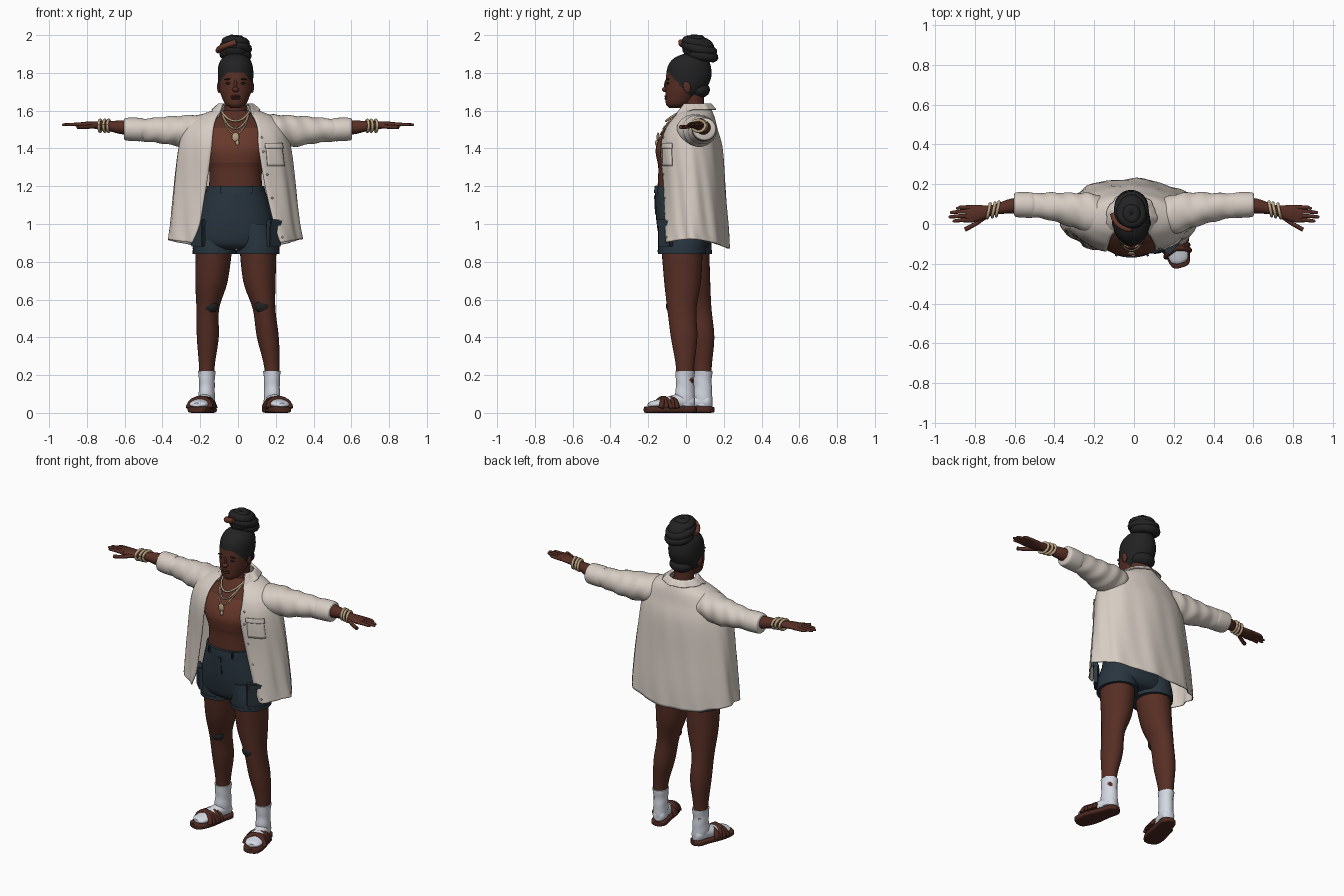
import bpy, bmesh, math
from math import sin, cos, pi, asin
from mathutils import Vector, Matrix, Euler

cube = bpy.data.objects.get("Cube")
if cube:
    bpy.data.objects.remove(cube, do_unlink=True)


def material(name, *rgb):
    m = bpy.data.materials.new(name)
    m.use_nodes = True
    m.diffuse_color = (*rgb, 1)
    m.node_tree.nodes["Principled BSDF"].inputs["Base Color"].default_value = (*rgb, 1)
    return m


skin = material("brown skin", .095, .028, .018)
top_cloth = material("rust cloth", .14, .04, .024)
hair = material("black hair", .016, .016, .017)
cream = material("cream cotton", .68, .61, .55)
denim = material("dark blue denim", .022, .036, .05)
white = material("white sock", .66, .69, .76)
leather = material("brown leather", .075, .022, .015)
gold = material("pale gold", .5, .37, .23)

MID = -.013  # body centre line


def finish(name, bm, mats, rule=None, angle=.8):
    bmesh.ops.recalc_face_normals(bm, faces=bm.faces[:])
    mesh = bpy.data.meshes.new(name)
    if rule:
        for f in bm.faces:
            f.material_index = rule(f.calc_center_median())
    bm.to_mesh(mesh)
    bm.free()
    for m in mats:
        mesh.materials.append(m)
    mesh.shade_smooth()
    mesh.set_sharp_from_angle(angle=angle)
    obj = bpy.data.objects.new(name, mesh)
    bpy.context.collection.objects.link(obj)
    return obj


def sample(rows, v):
    """Smooth interpolation through rows of numbers at position v."""
    i = min(int(v), len(rows) - 2)
    t = v - i
    p, a, b, n = (rows[max(0, min(len(rows) - 1, i + k))] for k in (-1, 0, 1, 2))
    return [.5 * (2 * y + (z - x) * t + (2*x - 5*y + 4*z - w) * t*t + (3*y - x - 3*z + w) * t**3)
            for x, y, z, w in zip(p, a, b, n)]


def skin_grid(bm, grid, closed):
    for r, s in zip(grid, grid[1:]):
        for j in range(len(r) if closed else len(r) - 1):
            k = (j + 1) % len(r)
            bm.faces.new((r[j], r[k], s[k], s[j]))


def loft(name, rows, *mats, axis="z", seg=32, sub=5, power=2, rule=None, ripple=None):
    """Rows hold: position on axis, two centre values, two radii."""
    bm, grid = bmesh.new(), []
    count = (len(rows) - 1) * sub
    for i in range(count + 1):
        t, a, b, ra, rb = sample(rows, i / sub)
        ring = []
        for j in range(seg):
            g = 2 * pi * j / seg
            c, s = (math.copysign(abs(f) ** (2 / power), f) for f in (cos(g), sin(g)))
            k = 1 + ripple(t, g) if ripple else 1
            p, q = a + ra * c * k, b + rb * s * k
            ring.append(bm.verts.new({"z": (p, q, t), "x": (t, p, q), "y": (p, t, q)}[axis]))
        grid.append(ring)
    skin_grid(bm, grid, True)
    bm.faces.new(grid[0])
    bm.faces.new(grid[-1])
    return finish(name, bm, mats, rule)


def sheet_point(rows, v, u=0, theta=None, off=0, lift=None):
    z, cx, cy, rx, ry, left, right = sample(rows, v)
    if theta is None:
        start = asin(max(-1, min(1, (right - cx) / rx)))
        end = 2 * pi + asin(max(-1, min(1, (left - cx) / rx)))
        theta = start + (end - start) * u
    low = max(0, 1 - v / 5)
    fold = 1 + .025 * low * sin(9 * theta) + .012 * low * sin(17 * theta + 2 * v)
    z += lift(theta, v) if lift else 0
    return Vector((cx + (rx * fold + off) * sin(theta), cy - (ry * fold + off) * cos(theta), z))


def sheet(name, rows, mat, v0=0, v1=None, span=None, off=0, lift=None, cols=80, steps=36):
    """Cloth wrapped round the back, open at the front."""
    v1 = len(rows) - 1 if v1 is None else v1
    bm, grid = bmesh.new(), []
    for i in range(steps + 1):
        v = v0 + (v1 - v0) * i / steps
        grid.append([])
        for j in range(cols + 1):
            u = j / cols
            theta = span[0] + (span[1] - span[0]) * u if span else None
            grid[-1].append(bm.verts.new(sheet_point(rows, v, u, theta, off, lift)))
    skin_grid(bm, grid, False)
    obj = finish(name, bm, [mat])
    thick = obj.modifiers.new("thickness", "SOLIDIFY")
    thick.thickness, thick.offset = .006, 0
    return obj


def blob(name, loc, size, mat, rot=(0, 0, 0)):
    bm = bmesh.new()
    m = Matrix.LocRotScale(Vector(loc), Euler(rot), Vector(size))
    bmesh.ops.create_uvsphere(bm, u_segments=20, v_segments=12, radius=1, matrix=m)
    return finish(name, bm, [mat])


def box(name, loc, size, mat, rot):
    bm = bmesh.new()
    bmesh.ops.create_cube(bm, size=1, matrix=Matrix.LocRotScale(Vector(loc), Euler(rot), Vector(size)))
    bmesh.ops.bevel(bm, geom=bm.edges[:], offset=.005, segments=2, affect="EDGES")
    return finish(name, bm, [mat], angle=.5)


def tube(name, pts, r, mat, closed=False, seg=8):
    bm, grid = bmesh.new(), []
    pts = [Vector(p) for p in pts]
    n = len(pts)
    for i, p in enumerate(pts):
        a, b = (pts[i - 1], pts[(i + 1) % n]) if closed else (pts[max(0, i - 1)], pts[min(n - 1, i + 1)])
        d = (b - a).normalized()
        side = d.cross(Vector((.13, .21, .97))).normalized()
        up = side.cross(d)
        grid.append([bm.verts.new(p + r * (side * cos(2*pi*j/seg) + up * sin(2*pi*j/seg))) for j in range(seg)])
    skin_grid(bm, grid + grid[:1] if closed else grid, True)
    if not closed:
        bm.faces.new(grid[0])
        bm.faces.new(grid[-1])
    return finish(name, bm, [mat], angle=1.2)


def ring(name, loc, ra, rb, r, mat, rot=(0, 0, 0)):
    m = Matrix.LocRotScale(Vector(loc), Euler(rot), None)
    return tube(name, [m @ Vector((ra * cos(i * pi / 16), rb * sin(i * pi / 16), 0)) for i in range(32)],
                r, mat, True, 10)


# Head with hair painted above a sloping hairline
loft("head", [(1.615, MID, -.06, .025, .03), (1.635, MID, -.04, .055, .066), (1.68, MID, -.02, .076, .088),
              (1.72, MID, 0, .088, .108), (1.78, MID, .014, .094, .12), (1.84, MID, .018, .09, .112),
              (1.88, MID, .025, .068, .085), (1.905, MID, .03, .02, .03)],
     skin, hair, seg=64, sub=8, rule=lambda c: int(c.z > 1.8 - 1.1 * max(0, c.y + .09)))
loft("neck", [(1.53, MID, .05, .08, .07), (1.6, MID, .04, .06, .058), (1.7, MID, .035, .06, .06)], skin)
blob("nape_hair", (MID, .065, 1.71), (.072, .062, .045), hair)
blob("nose", (MID, -.108, 1.712), (.018, .02, .014), skin)
blob("nose_bridge", (MID, -.102, 1.735), (.009, .014, .03), skin)
for z in (1.676, 1.664):
    blob("lip", (MID, -.101, z), (.026, .014, .007), leather)
for s in (-1, 1):
    blob("ear", (MID + s * .088, .005, 1.725), (.01, .02, .032), skin, (.2, 0, 0))
    blob("eye", (MID + s * .036, -.095, 1.745), (.017, .008, .006), hair)
    blob("eyebrow", (MID + s * .038, -.095, 1.767), (.022, .008, .004), hair, (0, s * .1, 0))

# Coiled hair bun with a coloured strand
blob("bun_core", (MID, .065, 1.93), (.075, .085, .062), hair)
for y, z, a, b, tilt in ((.085, 1.895, .06, .062, -.2), (.07, 1.93, .062, .072, -.25),
                         (.055, 1.96, .05, .052, -.2), (.05, 1.975, .022, .026, 0)):
    ring("bun_coil", (MID, y, z), a, b, .026, hair, (tilt, .08, 0))
tube("bun_strand", [(MID - .092 * cos(t), .06 - .086 * sin(t), 1.915 + .03 * t)
                    for t in (.1, .35, .6, .85, 1.1, 1.35, 1.6)], .016, top_cloth)

# Torso: fitted top over skin
loft("torso", [(1.1, MID, -.03, .15, .12), (1.2, MID, -.03, .14, .12), (1.3, MID, -.027, .142, .12),
               (1.4, MID, -.02, .175, .14), (1.5, MID, .015, .19, .13), (1.56, MID, .04, .15, .095),
               (1.6, MID, .045, .065, .06)],
     skin, top_cloth, power=2.4, seg=48, sub=8, rule=lambda c: int(1.33 < c.z < 1.51))

# Open shirt, collar, pocket and buttons
shirt = [(.885, -.02, .035, .35, .19, -.24, .22), (1.0, -.02, .035, .34, .185, -.2, .19),
         (1.2, -.02, .03, .32, .175, -.165, .145), (1.4, -.02, .02, .295, .17, -.14, .11),
         (1.5, -.018, .02, .265, .145, -.13, .105), (1.56, -.015, .035, .21, .115, -.115, .085),
         (1.6, MID, .045, .12, .09, -.09, .06), (1.625, MID, .05, .08, .075, -.07, .045)]


def hem(theta, v):
    return (.035 * sin(theta) ** 2 - .015 * max(0, -cos(theta))) * max(0, 1 - v)


sheet("shirt_body", shirt, cream, lift=hem)
sheet("collar", [(1.605, MID, .03, .125, .125, -.105, .075), (1.635, MID, .045, .09, .085, -.08, .055),
                 (1.63, MID, .05, .075, .07, -.065, .04)], cream, steps=10,
      lift=lambda th, v: -.06 * max(0, cos(th)) * max(0, 1 - v))
sheet("chest_pocket", shirt, cream, 2.5, 3.1, (.6, 1), .006, cols=8, steps=8)
sheet("pocket_flap", shirt, cream, 3, 3.2, (.58, 1.02), .01, cols=8, steps=4)
for i in range(6):
    blob("button", sheet_point(shirt, .5 + i * .6, .015, off=.003), (.006, .005, .006), gold)

# Arms, sleeves, hands and bracelets
for s in (-1, 1):
    def limb(name, rows, mat, **kw):
        return loft(name, [(s * r[0], *r[1:]) for r in rows], mat, axis="x", **kw)

    def crease(t, g):
        return .035 * sin(70 * abs(t) + 3 * sin(g + s)) + .02 * sin(3 * g + 25 * t)

    limb("sleeve", [(.14, .04, 1.5, .085, .07), (.2, .05, 1.5, .1, .08), (.3, .07, 1.492, .088, .082),
                    (.45, .09, 1.497, .066, .064), (.59, .097, 1.502, .056, .055)],
         cream, sub=12, ripple=crease)
    limb("rolled_cuff", [(.5, .094, 1.5, .058, .057), (.52, .095, 1.5, .064, .062),
                         (.59, .097, 1.502, .062, .06), (.603, .097, 1.502, .05, .05)], cream)
    limb("forearm_and_palm", [(.5, .097, 1.505, .045, .042), (.62, .09, 1.512, .037, .036),
                              (.7, .072, 1.52, .026, .023), (.75, .06, 1.523, .034, .02),
                              (.8, .053, 1.526, .043, .016), (.845, .05, 1.526, .038, .011)], skin)
    for y, tip in ((.083, .895), (.062, .925), (.04, .932), (.019, .912)):
        limb("finger", [(.81, y, 1.526, .012, .011), (.87, y, 1.527, .01, .009),
                        (tip - .01, y - .004, 1.526, .008, .007), (tip, y - .004, 1.525, .003, .003)],
             skin, seg=12)
    tube("thumb", [(s * .74, .04, 1.52), (s * .79, .005, 1.515), (s * .83, -.018, 1.513),
                   (s * .85, -.028, 1.513)], .011, skin)
    for x, y in ((.685, .076), (.705, .071), (.73, .066)):
        ring("bracelet", (s * x, y, 1.52), .03, .036, .008, gold, (0, pi / 2, s * .2))

# Layered necklaces and pendant
for drop, depth, r in ((.1, .15, .005), (.06, .135, .006), (.13, .165, .004)):
    tube("necklace", [(MID + .075 * cos(t), .03 - depth * sin(t) ** .8, 1.605 - drop * sin(t) ** 1.5)
                      for t in (k * pi / 16 for k in range(17))], r, gold)
blob("pendant", (MID, -.148, 1.46), (.02, .008, .024), gold)
blob("small_charm", (MID + .01, -.158, 1.43), (.01, .007, .014), gold)

# Shorts seat and waistband
loft("shorts_seat", [(.865, MID, 0, .14, .1), (.9, MID, -.005, .21, .13), (1.0, MID, -.01, .205, .145),
                     (1.1, MID, -.02, .18, .142), (1.2, MID, -.03, .15, .134)], denim, power=2.2)
loft("waistband", [(1.165, MID, -.03, .158, .139), (1.2, MID, -.03, .153, .137)], denim, power=2.2, sub=1)
for x in (-.09, .07):
    box("belt_loop", (x, -.157, 1.182), (.012, .018, .045), denim, (0, 0, 0))
box("fly", (MID, -.162, 1.1), (.03, .009, .11), denim, (.05, 0, 0))

# Legs: each has its own path of centres, with shared radii
girth = [(.92, .1, .112), (.7, .086, .098), (.55, .06, .077), (.4, .058, .07), (.24, .041, .048), (.08, .037, .045)]
paths = {-1: [(-.125, .01), (-.14, .03), (-.16, .058), (-.16, .08), (-.165, .088), (-.165, .088)],
         1: [(.105, -.022), (.113, -.018), (.138, -.022), (.158, -.01), (.18, -.005), (.18, -.005)]}
for s, path in paths.items():
    rows = [(z, x, y, rx, ry) for (z, rx, ry), (x, y) in zip(girth, path)]
    loft("leg", rows, skin)
    hx, hy = path[0]
    loft("shorts_leg", [(.84, hx, hy, .112, .124), (.9, hx, hy, .112, .126), (1.0, hx * .8, hy, .1, .125)], denim)
    loft("shorts_hem", [(.84, hx, hy, .115, .127), (.862, hx, hy, .115, .128)], denim, sub=1)
    px, py, turn = hx + s * .085, hy - .085, s * .8
    box("cargo_pocket", (px, py, .945), (.09, .03, .13), denim, (0, 0, turn))
    box("cargo_flap", (px + s * .004, py - .004, 1.005), (.096, .034, .035), denim, (0, 0, turn))
    kx, ky = path[2]
    blob("knee_patch", (kx - s * .01 + (s < 0) * .002, ky - .053, .565), (.042, .031, .037), hair)

    # Sock and strapped sandal, shaped with the toes forward then turned out
    ax, ay = path[-1]
    parts = [
        loft("sock_ankle", [(.04, 0, 0, .04, .05), (.1, 0, 0, .042, .052), (.16, 0, 0, .041, .048),
                            (.222, 0, 0, .046, .052)], white,
             ripple=lambda t, g: .02 * sin(90 * t + 2 * sin(g))),
        loft("sock_foot", [(-.2, 0, .042, .02, .01), (-.18, 0, .045, .046, .018), (-.12, 0, .05, .052, .028),
                           (-.04, 0, .06, .042, .04), (.03, 0, .06, .038, .04), (.05, 0, .055, .02, .025)],
             white, axis="y"),
        loft("sandal_sole", [(-.222, 0, .017, .018, .014), (-.205, 0, .017, .047, .017), (-.13, 0, .017, .062, .017),
                             (-.03, 0, .017, .05, .017), (.035, 0, .017, .045, .017), (.06, 0, .017, .018, .014)],
             leather, axis="y", power=4)]
    for y0, y1 in ((-.15, -.09), (-.09, -.15), (-.12, -.12), (-.085, -.07), (-.06, -.085)):
        arch = [k * pi / 12 for k in range(13)]
        parts.append(tube("sandal_strap", [(.061 * cos(t), y0 + (y1 - y0) * t / pi, .025 + .052 * sin(t))
                                           for t in arch], .014, leather))
    for p in parts:
        p.location = (ax, ay, 0)
        p.rotation_euler = (0, 0, s * .27)
